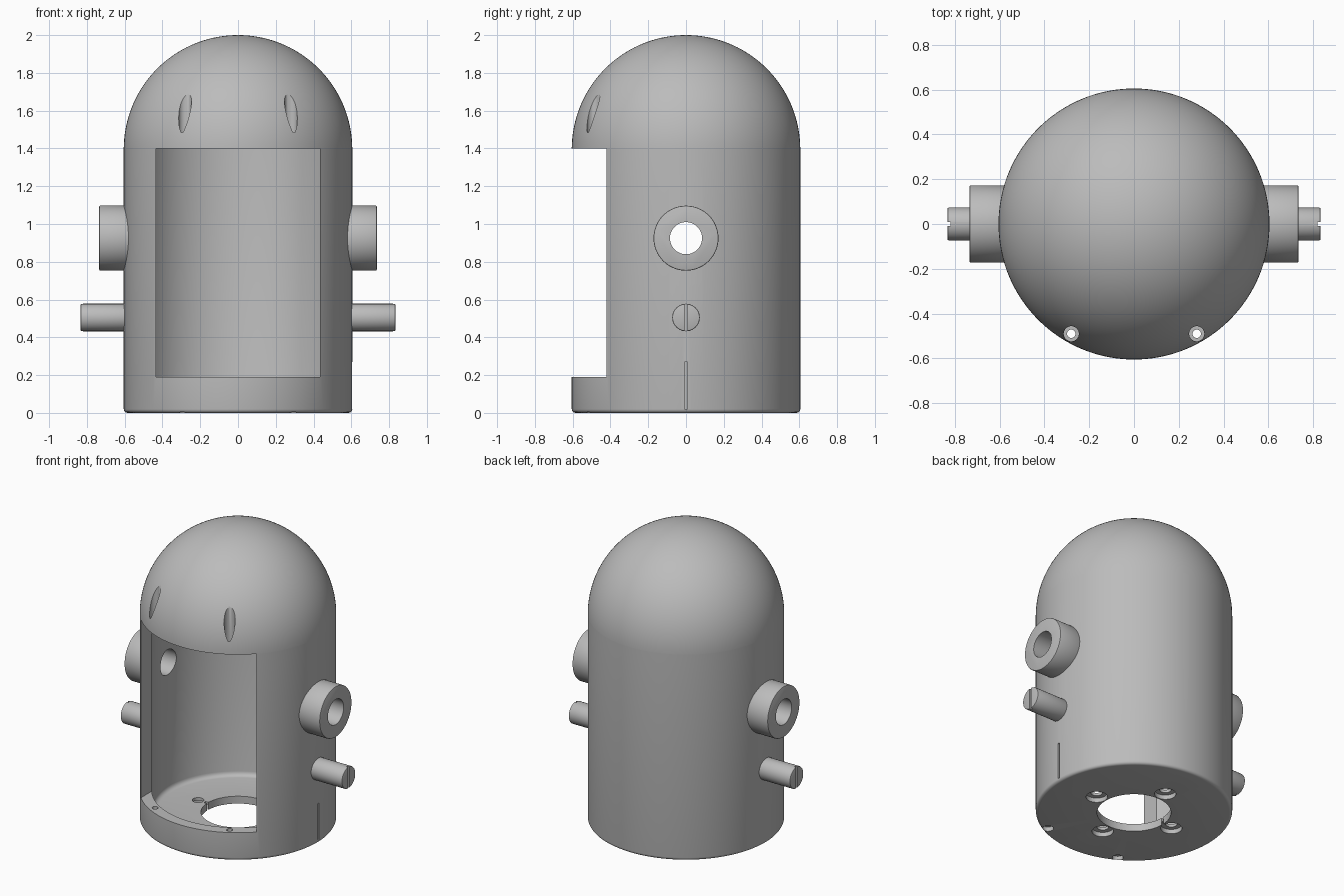
import bpy, bmesh, math
from mathutils import Matrix, Vector

cube = bpy.data.objects.get("Cube")
if cube:
    bpy.data.objects.remove(cube, do_unlink=True)

grey = bpy.data.materials.new("plain grey")
grey.use_nodes = True
COLOUR = (0.5, 0.5, 0.5, 1)
grey.diffuse_color = COLOUR
grey.node_tree.nodes["Principled BSDF"].inputs["Base Color"].default_value = COLOUR

R, INNER, DOME_Z, SEAM = 0.605, 0.53, 1.395, 1.4


def make(name, bm):
    bmesh.ops.recalc_face_normals(bm, faces=bm.faces)
    mesh = bpy.data.meshes.new(name)
    bm.to_mesh(mesh)
    bm.free()
    mesh.materials.append(grey)
    obj = bpy.data.objects.new(name, mesh)
    bpy.context.collection.objects.link(obj)
    return obj


def lathe(name, points, closed, steps=128):
    """Revolve a radius/height profile about z."""
    bm = bmesh.new()
    verts = [bm.verts.new((r, 0, z)) for r, z in points]
    pairs = list(zip(verts, verts[1:])) + ([(verts[-1], verts[0])] if closed else [])
    edges = [bm.edges.new(p) for p in pairs]
    bmesh.ops.spin(bm, geom=verts + edges, axis=(0, 0, 1), cent=(0, 0, 0),
                   angle=math.tau, steps=steps, use_merge=True)
    bmesh.ops.remove_doubles(bm, verts=bm.verts, dist=1e-5)
    return make(name, bm)


def rod(name, start, end, radius, bevel=0, sides=48):
    """Capped cylinder between two points."""
    a, b = Vector(start), Vector(end)
    turn = (b - a).to_track_quat('Z', 'Y').to_matrix().to_4x4()
    bm = bmesh.new()
    bmesh.ops.create_cone(bm, cap_ends=True, segments=sides, radius1=radius, radius2=radius,
                          depth=(b - a).length, matrix=Matrix.Translation((a + b) / 2) @ turn)
    if bevel:
        rims = [e for e in bm.edges if any(len(f.verts) > 4 for f in e.link_faces)]
        bmesh.ops.bevel(bm, geom=rims, offset=bevel, segments=2, affect='EDGES', profile=0.5)
    return make(name, bm)


def box(name, low, high):
    a, b = Vector(low), Vector(high)
    bm = bmesh.new()
    bmesh.ops.create_cube(bm, size=1, matrix=Matrix.Translation((a + b) / 2)
                          @ Matrix.Diagonal((*(b - a), 1)))
    return make(name, bm)


def select(obj):
    bpy.ops.object.select_all(action='DESELECT')
    obj.select_set(True)
    bpy.context.view_layer.objects.active = obj


def cut(obj, *cutters):
    for cutter in cutters:
        cutter.hide_render = True
        select(obj)
        mod = obj.modifiers.new("cut", 'BOOLEAN')
        mod.operation, mod.solver, mod.object = 'DIFFERENCE', 'EXACT', cutter
        bpy.ops.object.modifier_apply(modifier=mod.name)
        bpy.data.objects.remove(cutter, do_unlink=True)


def arc(cx, cz, radius, start, end, n):
    angles = [math.radians(start + (end - start) * i / n) for i in range(n + 1)]
    return [(cx + radius * math.cos(t), cz + radius * math.sin(t)) for t in angles]


# Cup-shaped body with a round floor opening and softened lower edges
FLOOR, HOLE = 0.05, 0.228
profile = [(HOLE, FLOOR), (HOLE, 0)]
profile += arc(R - 0.02, 0.02, 0.02, -90, 0, 4)
profile += [(R, SEAM), (INNER, SEAM)]
profile += arc(INNER - 0.03, FLOOR + 0.03, 0.03, 0, -90, 4)
body = lathe("body_shell", profile, True)

# Hollow dome roof, listed from the inner pole round the rim to the outer pole
inner = arc(0, DOME_Z, INNER, 90, 1, 32)
outer = arc(0, DOME_Z, R, 1, 90, 40)
for pts, i in ((inner, 0), (outer, -1)):
    pts[i] = (0, pts[i][1])
dome = lathe("dome_roof", inner + [(INNER, SEAM), (R, SEAM)] + outer, False)

# Front window, outer wall slit, floor notch
cut(body,
    box("window_cutter", (-0.435, -1, 0.19), (0.435, -0.2, SEAM + 0.1)),
    box("slit_cutter", (0.57, -0.007, 0.02), (0.7, 0.007, 0.27)),
    box("notch_cutter", (-0.25, -0.01, -0.1), (-0.2, 0.01, 0.2)))

# Counterbored bolt holes round the floor opening
for k in range(4):
    x, y = 0.3 * math.cos(k * math.pi / 2), 0.3 * math.sin(k * math.pi / 2)
    cut(body, rod("bolt_cutter", (x, y, -0.1), (x, y, 0.15), 0.036, sides=32),
        rod("bolt_head_cutter", (x, y, -0.1), (x, y, 0.03), 0.066, sides=32))

# Two long screw holes, counterbored in the dome and the underside
for side in (-1, 1):
    x, y = side * 0.28, -0.49
    for part in (body, dome):
        cut(part, rod("screw_cutter", (x, y, -0.1), (x, y, 2.1), 0.019, sides=24))
    cut(dome, rod("screw_head_cutter", (x, y, 1.45), (x, y, 2.1), 0.034, sides=32))
    cut(body, rod("nut_cutter", (x, y, -0.1), (x, y, 0.03), 0.034, sides=32))

# Bored side bosses and slotted side pegs
AXLE, PEG = 0.925, 0.505
cut(body, rod("axle_cutter", (-1, 0, AXLE), (1, 0, AXLE), 0.085))
parts = [body, dome]
for side, label in ((1, "left"), (-1, "right")):
    boss = rod(label + "_boss", (side * 0.545, 0, AXLE), (side * 0.735, 0, AXLE), 0.172, 0.006, 64)
    cut(boss, rod("bore_cutter", (side * 0.4, 0, AXLE), (side, 0, AXLE), 0.085))
    peg = rod(label + "_peg", (side * 0.55, 0, PEG), (side * 0.833, 0, PEG), 0.073, 0.006)
    ends = sorted((side * 0.82, side * 0.9))
    cut(peg, box("slot_cutter", (ends[0], -0.008, PEG - 0.1), (ends[1], 0.008, PEG + 0.1)))
    parts += [boss, peg]

for part in parts:
    select(part)
    bpy.ops.object.shade_smooth_by_angle(angle=math.radians(30))
